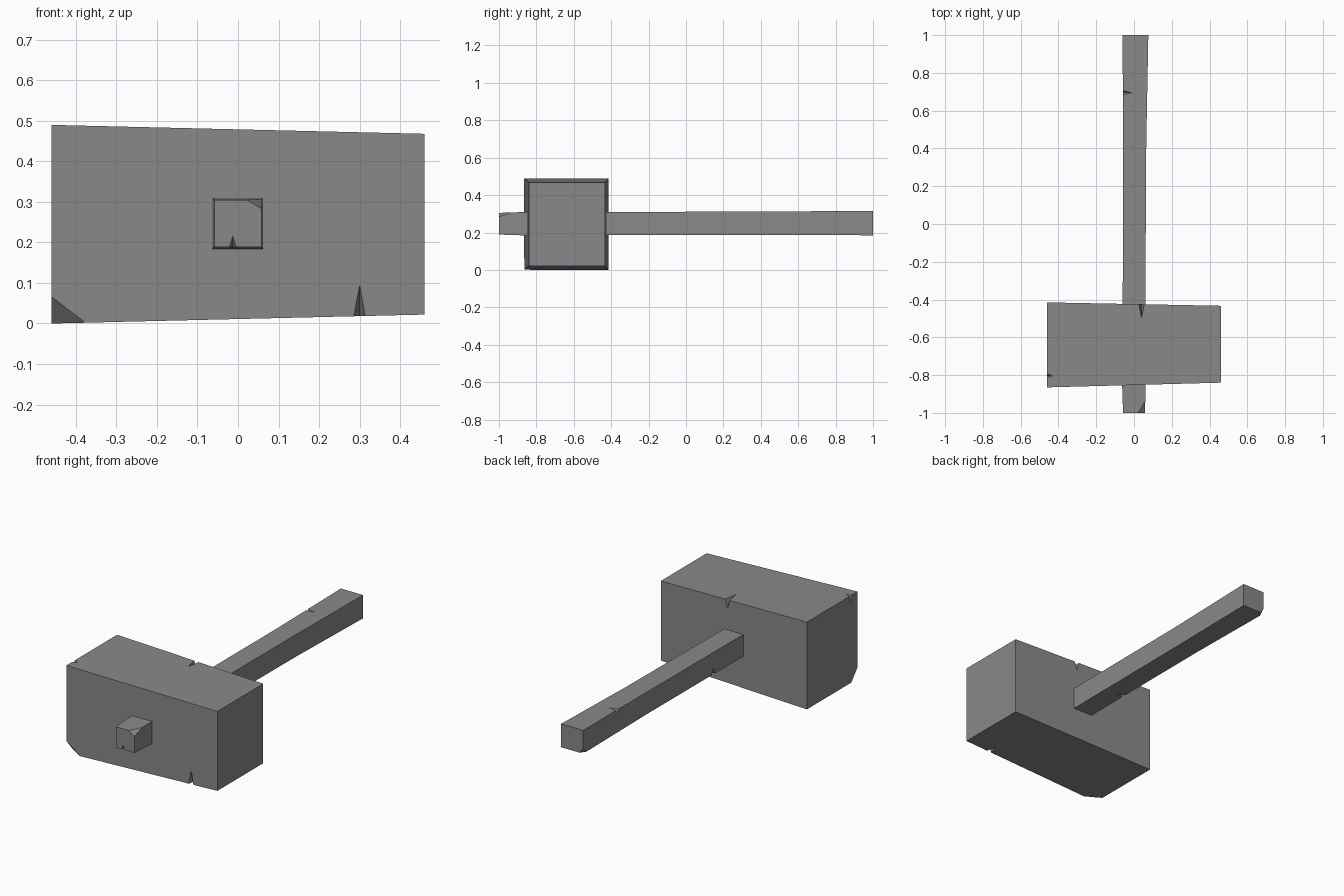
import bpy
import bmesh
from mathutils import Vector

old = bpy.data.objects.get("Cube")
if old:
    bpy.data.objects.remove(old, do_unlink=True)

GREY = (0.25, 0.25, 0.25, 1)
stone = bpy.data.materials.new("worn grey")
stone.use_nodes = True
stone.diffuse_color = GREY
stone.node_tree.nodes["Principled BSDF"].inputs["Base Color"].default_value = GREY


def make_object(name, bm):
    bmesh.ops.recalc_face_normals(bm, faces=bm.faces)
    mesh = bpy.data.meshes.new(name)
    bm.to_mesh(mesh)
    bm.free()
    obj = bpy.data.objects.new(name, mesh)
    mesh.materials.append(stone)
    bpy.context.collection.objects.link(obj)
    return obj


def loft(name, rings):
    """Skin a row of four-cornered rings and cap both ends."""
    bm = bmesh.new()
    loops = [[bm.verts.new(p) for p in ring] for ring in rings]
    for a, b in zip(loops, loops[1:]):
        for i in range(4):
            j = (i + 1) % 4
            bm.faces.new((a[i], a[j], b[j], b[i]))
    bm.faces.new(loops[0])
    bm.faces.new(loops[-1])
    return make_object(name, bm)


def cut(obj, inner, outer):
    """Cut a tetrahedron, enlarged about its inner points so it passes the surface."""
    inner = [Vector(p) for p in inner]
    centre = sum(inner, Vector()) / len(inner)
    bm = bmesh.new()
    verts = [bm.verts.new(centre + (Vector(p) - centre) * 2) for p in inner + outer]
    for i in range(4):
        bm.faces.new([v for k, v in enumerate(verts) if k != i])
    cutter = make_object(obj.name + "_cutter", bm)
    cutter.hide_render = True
    mod = obj.modifiers.new("chip", 'BOOLEAN')
    mod.operation = 'DIFFERENCE'
    mod.solver = 'EXACT'
    mod.object = cutter
    bpy.context.view_layer.objects.active = obj
    bpy.ops.object.modifier_apply(modifier=mod.name)
    bpy.data.objects.remove(cutter, do_unlink=True)


def notch(obj, point, along, reach_a, reach_b):
    """V-shaped nick on an edge: half width along it, reach into each face."""
    p, w = Vector(point), Vector(along)
    cut(obj, [p + Vector(reach_a), p + Vector(reach_b)], [p + w, p - w])


def corner_chip(obj, corner, size):
    """Slice off a corner by a signed distance along each axis."""
    c = Vector(corner)
    steps = [Vector([size[i] if k == i else 0 for k in range(3)]) for i in range(3)]
    cut(obj, [c + s for s in steps], [c])


# Head: a block tapering towards +x
def head_ring(x, y0, y1, z0, z1):
    return [(x, y0, z0), (x, y1, z0), (x, y1, z1), (x, y0, z1)]


head = loft("hammer_head", [head_ring(-0.46, -0.865, -0.415, 0, 0.49),
                            head_ring(0.46, -0.84, -0.433, 0.022, 0.468)])
corner_chip(head, (-0.46, -0.865, 0), (0.09, 0.055, 0.066))
notch(head, (0.3, -0.844, 0.018), (0.014, 0, 0), (0, 0, 0.076), (0, 0.06, 0))
notch(head, (0.04, -0.425, 0.478), (0.014, 0, 0), (0, -0.075, 0), (0, 0, -0.05))
notch(head, (-0.46, -0.803, 0.49), (0, 0.01, 0), (0.03, 0, 0), (0, 0, -0.045))


# Handle: a square bar through the head, flaring at the grip end
def handle_ring(y, x0, x1, z0, z1):
    return [(x0, y, z0), (x1, y, z0), (x1, y, z1), (x0, y, z1)]


handle = loft("handle", [handle_ring(-1, -0.058, 0.058, 0.189, 0.305),
                         handle_ring(-0.85, -0.063, 0.062, 0.184, 0.31),
                         handle_ring(-0.43, -0.06, 0.06, 0.188, 0.31),
                         handle_ring(0.43, -0.057, 0.065, 0.188, 0.312),
                         handle_ring(1, -0.061, 0.076, 0.185, 0.316)])
corner_chip(handle, (0.058, -1, 0.305), (-0.036, 0.055, -0.022))
corner_chip(handle, (-0.061, 1, 0.185), (0.022, -0.03, 0.03))
notch(handle, (-0.013, -1, 0.189), (0.008, 0, 0), (0, 0, 0.027), (0, 0.03, 0))
notch(handle, (-0.059, 0.695, 0.314), (0, 0.011, 0), (0.05, 0, 0), (0, 0, -0.02))
notch(handle, (-0.058, -0.16, 0.188), (0, 0.016, 0), (0.035, 0, 0), (0, 0, 0.035))
